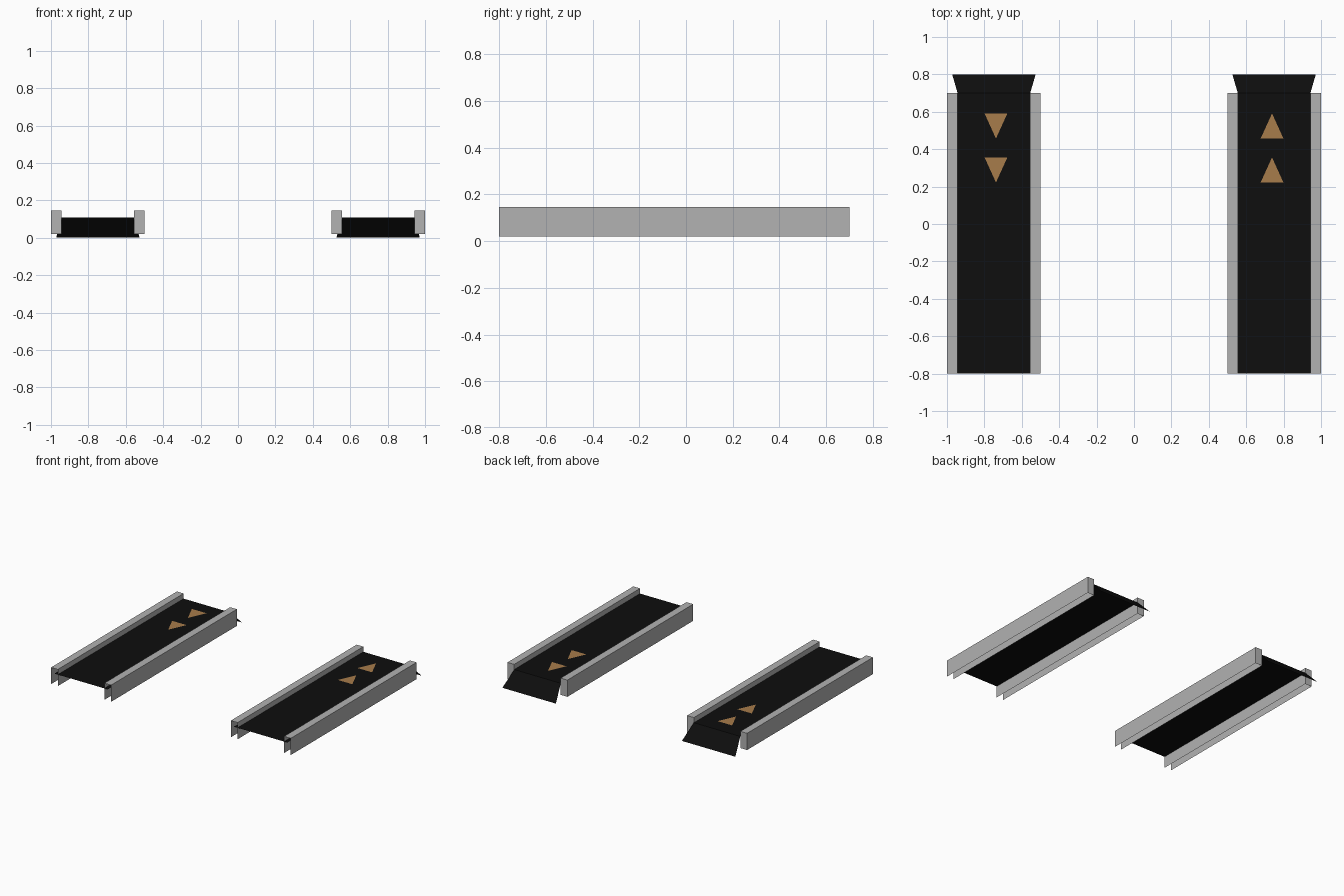
import bpy, bmesh

if "Cube" in bpy.data.objects:
    bpy.data.objects.remove(bpy.data.objects["Cube"])


def material(name, rgb):
    m = bpy.data.materials.new(name)
    m.diffuse_color = (*rgb, 1)
    m.use_nodes = True
    m.node_tree.nodes["Principled BSDF"].inputs["Base Color"].default_value = m.diffuse_color
    return m


GREY = material("rail grey", (0.445, 0.445, 0.445))
BLACK = material("belt black", (0.0044, 0.0044, 0.0044))
TAN = material("arrow tan", (0.39, 0.20, 0.069))


def new_object(name, bm, mat):
    me = bpy.data.meshes.new(name)
    bm.to_mesh(me)
    bm.free()
    me.materials.append(mat)
    ob = bpy.data.objects.new(name, me)
    bpy.context.collection.objects.link(ob)
    return ob


def rail(name, x0, x1):
    # hollow sheet channel: open underneath and at the front end
    y0, y1, z0, z1 = -0.8, 0.7, 0.02, 0.146
    bm = bmesh.new()
    bmesh.ops.create_cube(bm, size=1)
    for v in bm.verts:
        v.co = ((x0 + x1) / 2 + v.co.x * (x1 - x0),
                (y0 + y1) / 2 + v.co.y * (y1 - y0),
                (z0 + z1) / 2 + v.co.z * (z1 - z0))
    bm.normal_update()
    gone = [f for f in bm.faces if f.normal.z < -0.5 or f.normal.y < -0.5]
    bmesh.ops.delete(bm, geom=gone, context='FACES')
    new_object(name, bm, GREY)


def belt(name, cx):
    # thin sheet: flat run, then a flared ramp down to the floor
    rows = [(-0.8, 0.107, 0.223), (0.7, 0.107, 0.194), (0.8, 0.0, 0.223)]
    bm = bmesh.new()
    pairs = [(bm.verts.new((cx - w, y, z)), bm.verts.new((cx + w, y, z)))
             for y, z, w in rows]
    for (a, b), (c, d) in zip(pairs, pairs[1:]):
        bm.faces.new((a, b, d, c))
    new_object(name, bm, BLACK)


def arrow(name, cx, cy, way):
    # flat triangle just above the belt; way = +1 or -1 along y
    bm = bmesh.new()
    pts = [(-0.061, -0.067), (0.061, -0.067), (0, 0.067)]
    f = bm.faces.new([bm.verts.new((cx + x * way, cy + y * way, 0.110))
                      for x, y in pts])
    f.normal_update()
    new_object(name, bm, TAN)


# two parallel conveyors with opposite arrows
for side, s in (("left", -1), ("right", 1)):
    rail(side + "_outer_rail", *sorted((s * 0.944, s * 1.0)))
    rail(side + "_inner_rail", *sorted((s * 0.5, s * 0.556)))
    belt(side + "_belt", s * 0.749)
    for i, cy in enumerate((0.289, 0.524)):
        arrow(f"{side}_arrow_{i + 1}", s * 0.738, cy, s)
